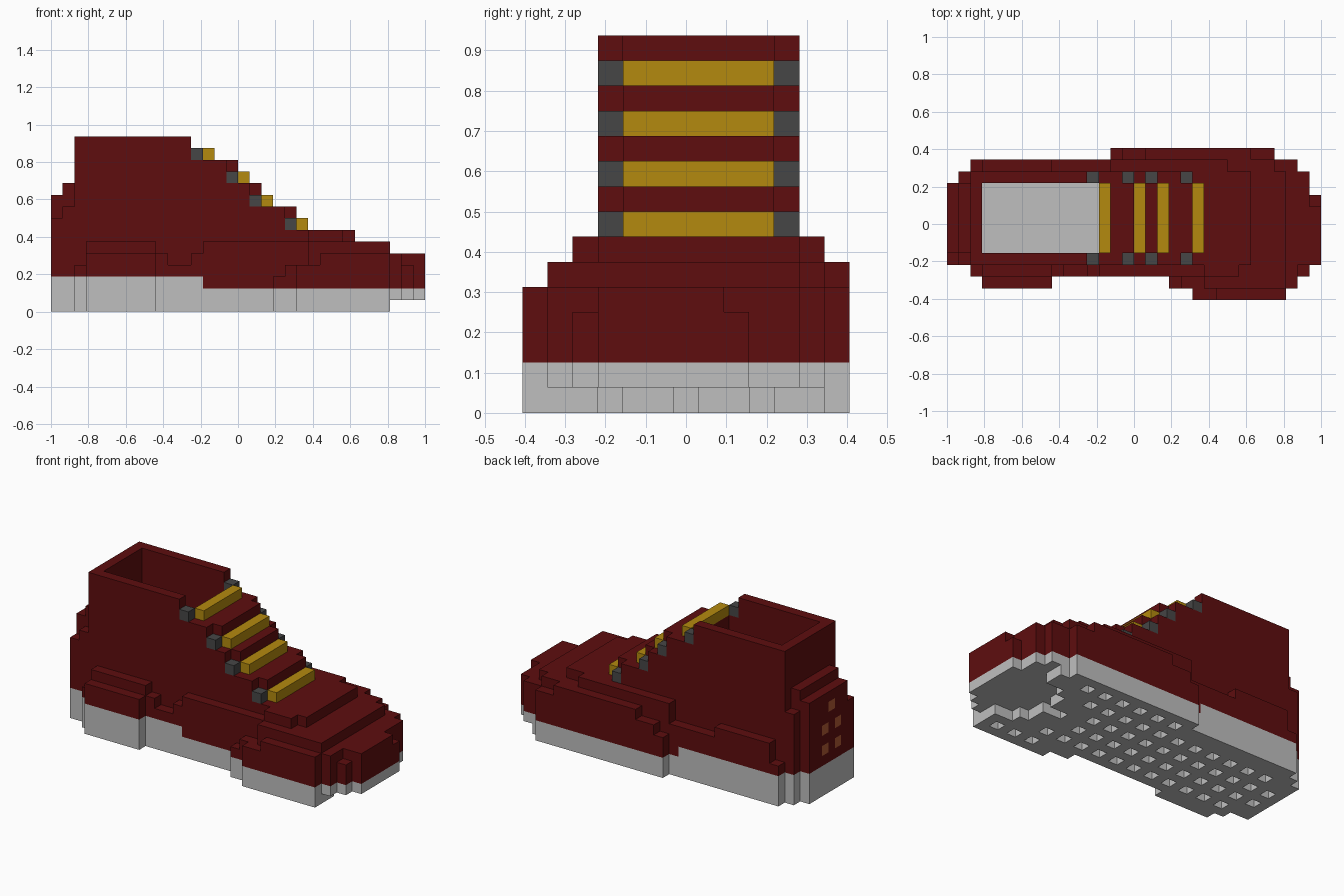
import bpy
import bmesh
from mathutils import Vector

cube = bpy.data.objects.get("Cube")
if cube:
    bpy.data.objects.remove(cube)

CELL = 1 / 16
LENGTH, WIDTH = 32, 13
cells = {}  # (length, width, height) -> part name


def fill(part, xs, ys, zs):
    """Fill a block of cells; each range excludes its end."""
    for i in range(*xs):
        for j in range(*ys):
            for k in range(*zs):
                cells[i, j, k] = part


def runs(steps, end):
    """Turn (start, value) steps into (start, stop, value) runs."""
    stops = [step[0] for step in steps[1:]] + [end]
    return [(start, stop, value) for (start, value), stop in zip(steps, stops)]


def sole_top(i):
    return 3 if i < 13 else 2


def upper(steps, columns, end):
    """Stepped leather profile along the length, repeated over some columns."""
    for start, stop, top in runs(steps, end):
        for i in range(start, stop):
            for j in columns:
                if (i, j) in footprint:
                    fill("upper", (i, i + 1), (j, j + 1), (sole_top(i), top))


# Footprint: one stepped edge on each side
right_edge = [(0, 3), (2, 2), (3, 1), (9, 2), (19, 1), (21, 0),
              (29, 1), (30, 2), (31, 3)]
left_edge = [(0, 10), (1, 11), (2, 12), (14, 13), (28, 12), (30, 11), (31, 9)]
low, high = {}, {}
for edge, table in ((right_edge, low), (left_edge, high)):
    for start, stop, value in runs(edge, LENGTH):
        for i in range(start, stop):
            table[i] = value
footprint = {(i, j) for i in range(LENGTH) for j in range(low[i], high[i])}

# Sole, with a raised toe whose lower layer is notched in the middle
notch = {0: 24, 1: 26, 2: 26, 3: 27}
for i, j in footprint:
    toe_end = notch.get(abs(j - 6), 29)
    fill("sole", (i, i + 1), (j, j + 1), (0 if i < toe_end else 1, sole_top(i)))

# Tread: a regular grid of square pits
tread = {(i, j) for i, j, k in cells if k == 0}
for i, j in tread:
    around = {(i + a, j + b) for a in (-1, 0, 1) for b in (-1, 0, 1)}
    if i % 2 and j % 2 and around <= tread:
        del cells[i, j, 0]

# Lower side bands, from the outside in
upper([(21, 4), (23, 5)], [0], 29)
upper([(3, 5), (19, 3), (20, 4), (22, 6), (29, 5)], [1], 30)
upper([(2, 4), (3, 6), (9, 5), (10, 4), (12, 5), (13, 6), (22, 7),
       (25, 6), (29, 5), (30, 4)], [2], 31)
upper([(2, 4), (3, 6), (9, 5), (14, 7), (24, 6), (28, 5)], [11], 30)
upper([(14, 4), (15, 5), (17, 6), (26, 5)], [12], 28)

# Heel, ankle walls and toe cap
upper([(0, 8), (1, 9), (2, 15), (12, 13), (15, 11), (17, 9), (20, 7),
       (26, 6), (29, 5)], [3, 10], LENGTH)
upper([(0, 10), (1, 11), (2, 15)], range(4, 10), 3)
upper([(0, 8)], [9], 1)
upper([(13, 13), (16, 11), (18, 9), (21, 7), (26, 6), (29, 5)],
      range(4, 10), LENGTH)
del cells[31, 8, 4]

# Laces across the tongue, with an eyelet at each end
for lace, eyelet, level in ((13, 12, 13), (16, 15, 11), (18, 17, 9), (21, 20, 7)):
    fill("laces", (lace, lace + 1), (4, 10), (level, level + 1))
    for side in (3, 10):
        fill("eyelets", (eyelet, eyelet + 1), (side, side + 1), (level, level + 1))

# Studs on the back of the heel
for j, k in ((6, 8), (5, 6), (7, 6), (5, 4), (7, 4)):
    cells[0, j, k] = "heel_studs"

COLOURS = {
    "upper": ("dark red leather", (0.112, 0.004, 0.0045)),
    "sole": ("light grey rubber", (0.52, 0.52, 0.52)),
    "laces": ("gold lace", (0.456, 0.254, 0.0045)),
    "eyelets": ("dark grey metal", (0.061, 0.061, 0.061)),
    "heel_studs": ("copper brown", (0.44, 0.105, 0.035)),
}
ORIGIN = Vector((-LENGTH / 2, -WIDTH / 2, 0))


def build(part):
    """Make one object from the exposed cell faces of a part."""
    bm = bmesh.new()
    corners = {}

    def vert(point):
        if point not in corners:
            corners[point] = bm.verts.new((Vector(point) + ORIGIN) * CELL)
        return corners[point]

    for cell, name in cells.items():
        if name != part:
            continue
        for axis in range(3):
            for side in (0, 1):
                beside = list(cell)
                beside[axis] += 2 * side - 1
                if tuple(beside) in cells:
                    continue
                loop = []
                for a, b in ((0, 0), (1, 0), (1, 1), (0, 1)):
                    point = list(cell)
                    point[axis] += side
                    point[(axis + 1) % 3] += a
                    point[(axis + 2) % 3] += b
                    loop.append(vert(tuple(point)))
                bm.faces.new(loop if side else loop[::-1])
    mesh = bpy.data.meshes.new(part)
    bm.to_mesh(mesh)
    bm.free()
    label, colour = COLOURS[part]
    material = bpy.data.materials.new(label)
    material.use_nodes = True
    material.diffuse_color = (*colour, 1)
    shader = material.node_tree.nodes["Principled BSDF"]
    shader.inputs["Base Color"].default_value = (*colour, 1)
    mesh.materials.append(material)
    bpy.context.collection.objects.link(bpy.data.objects.new(part, mesh))


for part in COLOURS:
    build(part)
